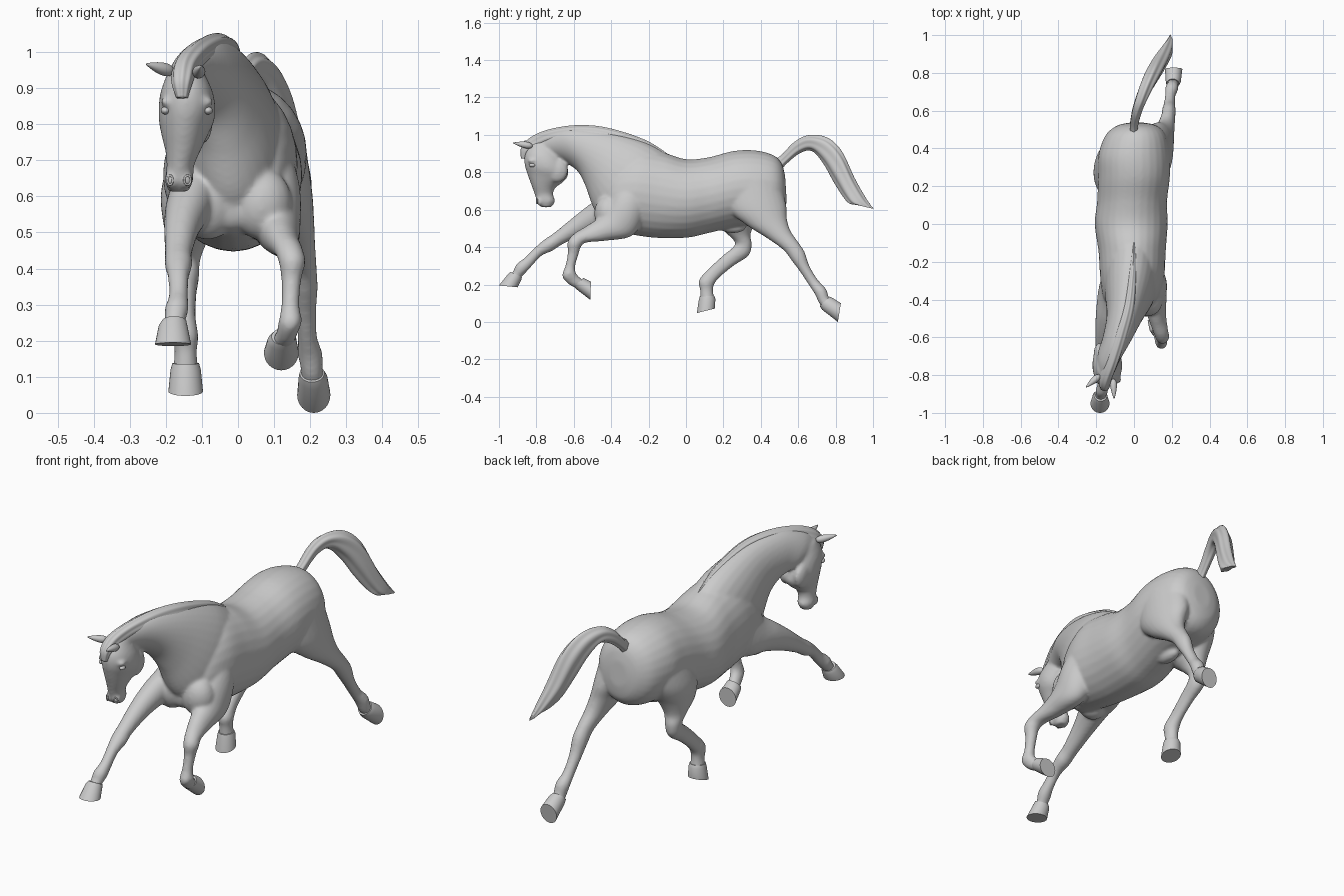
import bpy, bmesh, math
from mathutils import Vector, Matrix

# Section: (x, y_front/top, z_front/top, y_back/bottom, z_back/bottom, half width)


def smooth_sections(secs, sub):
    out, n = [], len(secs)
    for i in range(n - 1):
        p = [secs[min(max(j, 0), n - 1)] for j in (i - 1, i, i + 1, i + 2)]
        for k in range(sub):
            t = k / sub
            out.append([0.5 * (2 * b + (c - a) * t + (2 * a - 5 * b + 4 * c - d) * t * t
                               + (3 * b - a - 3 * c + d) * t ** 3)
                        for a, b, c, d in zip(*p)])
    return out + [secs[-1]]


def loft(bm, secs, sub=6, n=28, ripple=0.0, lobes=7):
    rings = []
    for x, y1, z1, y2, z2, w in smooth_sections(secs, sub):
        mid = Vector((x, (y1 + y2) / 2, (z1 + z2) / 2))
        half = Vector((0, (y1 - y2) / 2, (z1 - z2) / 2))
        ring = []
        for i in range(n):
            a = 2 * math.pi * i / n
            r = 1 + ripple * math.cos(lobes * a)
            ring.append(bm.verts.new(mid + r * (half * math.cos(a) + Vector((w * math.sin(a), 0, 0)))))
        rings.append(ring)
    faces = [bm.faces.new((r[i], r[(i + 1) % n], s[(i + 1) % n], s[i]))
             for r, s in zip(rings, rings[1:]) for i in range(n)]
    faces += [bm.faces.new(rings[0]), bm.faces.new(rings[-1])]
    bmesh.ops.recalc_face_normals(bm, faces=faces)


def finish(bm, name, angle=50):
    me = bpy.data.meshes.new(name)
    bm.to_mesh(me)
    bm.free()
    me.shade_smooth()
    me.set_sharp_from_angle(angle=math.radians(angle))
    ob = bpy.data.objects.new(name, me)
    bpy.context.collection.objects.link(ob)
    return ob


def blob(bm, loc, size, rot=None, taper=0.0):
    vs = bmesh.ops.create_uvsphere(bm, u_segments=20, v_segments=14, radius=1)["verts"]
    for v in vs:
        k = 1 - taper * v.co.z
        v.co = Vector((v.co.x * size[0] * k, v.co.y * size[1] * k, v.co.z * size[2]))
        if rot:
            v.co = rot @ v.co
        v.co += Vector(loc)


torso = [(-.02, -.41, .78, -.475, .58, .06), (-.02, -.36, .87, -.45, .51, .135),
         (-.01, -.25, .92, -.33, .475, .168), (-.01, -.12, .905, -.17, .45, .178),
         (-.015, 0, .87, 0, .45, .193), (-.01, .12, .88, .12, .475, .185),
         (0, .25, .913, .25, .505, .19), (0, .36, .918, .37, .52, .188),
         (.008, .46, .895, .475, .535, .16), (.015, .51, .85, .525, .58, .11),
         (.015, .53, .78, .538, .65, .05)]
neck = [(-.145, -.81, .97, -.67, .86, .05), (-.125, -.74, 1.01, -.625, .84, .065),
        (-.085, -.62, 1.04, -.575, .80, .08), (-.045, -.43, 1.025, -.535, .72, .10),
        (-.02, -.22, .965, -.49, .60, .135), (-.01, -.08, .885, -.41, .50, .145)]
head = [(-.145, -.82, .965, -.68, .92, .05), (-.142, -.858, .905, -.65, .86, .074),
        (-.142, -.864, .85, -.63, .79, .078), (-.148, -.848, .79, -.655, .75, .064),
        (-.153, -.828, .735, -.70, .715, .048), (-.16, -.81, .685, -.71, .68, .038),
        (-.163, -.797, .645, -.70, .645, .039), (-.165, -.775, .613, -.72, .613, .028)]
fore_bent = [(.07, -.28, .84, -.14, .74, .05), (.085, -.38, .70, -.22, .56, .085),
             (.105, -.45, .575, -.29, .46, .068), (.12, -.53, .515, -.42, .435, .05),
             (.14, -.595, .475, -.53, .425, .04), (.15, -.632, .43, -.56, .405, .037),
             (.148, -.632, .37, -.572, .37, .028), (.145, -.645, .30, -.592, .30, .025),
             (.145, -.662, .245, -.59, .265, .032), (.135, -.625, .20, -.57, .24, .029),
             (.125, -.575, .175, -.545, .22, .031)]
fore_reach = [(-.09, -.28, .84, -.14, .74, .05), (-.105, -.42, .70, -.26, .54, .08),
              (-.135, -.52, .625, -.41, .51, .066), (-.155, -.605, .558, -.54, .47, .05),
              (-.165, -.70, .48, -.66, .415, .038), (-.165, -.755, .442, -.715, .38, .038),
              (-.165, -.805, .40, -.775, .352, .029), (-.165, -.86, .345, -.825, .298, .027),
              (-.17, -.905, .31, -.855, .265, .033), (-.175, -.925, .27, -.88, .24, .029),
              (-.18, -.945, .245, -.89, .225, .032)]
hind_under = [(-.09, .20, .78, .47, .76, .08), (-.12, .135, .62, .43, .63, .092),
              (-.13, .155, .53, .37, .53, .078), (-.14, .215, .475, .345, .465, .053),
              (-.145, .262, .425, .352, .415, .04), (-.145, .247, .395, .335, .355, .037),
              (-.145, .20, .358, .255, .30, .03), (-.145, .125, .288, .182, .24, .028),
              (-.145, .07, .225, .15, .20, .035), (-.145, .075, .17, .145, .165, .031),
              (-.145, .078, .11, .152, .12, .036)]
hind_back = [(.10, .19, .76, .50, .76, .085), (.12, .22, .61, .535, .63, .085),
             (.145, .32, .52, .54, .55, .066), (.165, .43, .45, .56, .485, .049),
             (.18, .52, .385, .605, .42, .038), (.185, .567, .325, .635, .372, .036),
             (.187, .61, .268, .66, .30, .03), (.192, .655, .20, .705, .225, .027),
             (.20, .688, .15, .748, .178, .034), (.205, .712, .10, .765, .128, .03),
             (.208, .745, .06, .78, .115, .033)]

# Body, neck, head and legs fused into one smooth skin
bm = bmesh.new()
for part in (torso, neck, head, fore_bent, fore_reach, hind_under, hind_back):
    loft(bm, part)
for s in (-1, 1):
    blob(bm, (-.142 + s * .052, -.822, .862), (.022, .026, .014))      # brow
    blob(bm, (-.142 + s * .042, -.69, .81), (.03, .06, .065))          # cheek
    blob(bm, (-.164 + s * .02, -.782, .645), (.02, .02, .024))         # nostril flare
    blob(bm, (-.01 + s * .075, -.415, .58), (.085, .075, .10))         # breast muscle
blob(bm, (-.01, .25, .505), (.035, .07, .03))                          # groin
body = finish(bm, "horse_body")
m = body.modifiers.new("fuse", 'REMESH')
m.mode, m.voxel_size, m.use_smooth_shade = 'VOXEL', .008, True
m = body.modifiers.new("relax", 'SMOOTH')
m.factor, m.iterations = .5, 7

# Hooves: coronet to sole
hooves = {
    "bent_fore_hoof": [(.127, -.598, .188, -.55, .235, .034), (.122, -.582, .172, -.535, .228, .04),
                       (.12, -.512, .118, -.508, .215, .048)],
    "reaching_fore_hoof": [(-.177, -.938, .268, -.878, .24, .034), (-.18, -.952, .255, -.88, .225, .04),
                           (-.18, -1.0, .195, -.90, .185, .05)],
    "under_hind_hoof": [(-.145, .073, .135, .15, .14, .037), (-.145, .068, .115, .157, .125, .042),
                        (-.145, .058, .047, .155, .072, .048)],
    "back_hind_hoof": [(.205, .715, .085, .768, .135, .034), (.208, .728, .065, .785, .127, .04),
                       (.21, .812, 0, .828, .10, .046)]}
for name, secs in hooves.items():
    bm = bmesh.new()
    loft(bm, secs, sub=1, n=32)
    finish(bm, name, 40)

# Mane with forelock
bm = bmesh.new()
loft(bm, [(0, -.09, .892, -.12, .86, .008), (-.005, -.22, .972, -.25, .91, .02),
          (-.025, -.42, 1.036, -.45, .95, .03), (-.065, -.58, 1.05, -.58, .96, .036),
          (-.11, -.73, 1.028, -.69, .95, .036), (-.145, -.83, .985, -.77, .92, .034),
          (-.155, -.88, .93, -.83, .90, .028), (-.155, -.882, .875, -.85, .87, .015)],
     n=48, ripple=.05, lobes=8)
finish(bm, "mane", 80)

# Tail
bm = bmesh.new()
loft(bm, [(0, .46, .86, .50, .80, .02), (.0, .51, .89, .535, .845, .022),
          (.015, .58, .96, .61, .905, .026), (.04, .655, .995, .675, .915, .032),
          (.075, .75, .983, .735, .85, .04), (.11, .83, .91, .79, .755, .044),
          (.145, .90, .765, .84, .675, .04), (.175, .96, .66, .875, .635, .028),
          (.192, 1.0, .605, .915, .625, .012)], n=48, ripple=.07, lobes=6)
finish(bm, "tail", 80)

# Ears
for name, base, tip in (("left_ear", (-.18, -.80, .945), (-.255, -.865, .967)),
                        ("right_ear", (-.11, -.82, .94), (-.105, -.925, .957))):
    b, t = Vector(base), Vector(tip)
    bm = bmesh.new()
    blob(bm, (b + t) / 2, (.016, .016, (t - b).length / 2), (t - b).to_track_quat('Z', 'Y').to_matrix(), .55)
    finish(bm, name)

# Eyes
for name, s in (("left_eye", -1), ("right_eye", 1)):
    bm = bmesh.new()
    blob(bm, (-.142 + s * .059, -.822, .838), (.013, .018, .011))
    finish(bm, name)

# Nostrils
for name, s in (("left_nostril", -1), ("right_nostril", 1)):
    bm = bmesh.new()
    n, k = 20, 8
    rows = [[bm.verts.new((-.164 + s * (.024 + .3 * (.004 * math.cos(u))) + (.008 + .003 * math.cos(v)) * math.cos(u),
                           -.797 + .003 * math.sin(v) + s * .4 * (.008 * math.cos(u)),
                           .645 + (.013 + .003 * math.cos(v)) * math.sin(u)))
             for v in (2 * math.pi * j / k for j in range(k))]
            for u in (2 * math.pi * i / n for i in range(n))]
    for i in range(n):
        for j in range(k):
            bm.faces.new((rows[i][j], rows[(i + 1) % n][j], rows[(i + 1) % n][(j + 1) % k], rows[i][(j + 1) % k]))
    bmesh.ops.recalc_face_normals(bm, faces=bm.faces[:])
    finish(bm, name)
